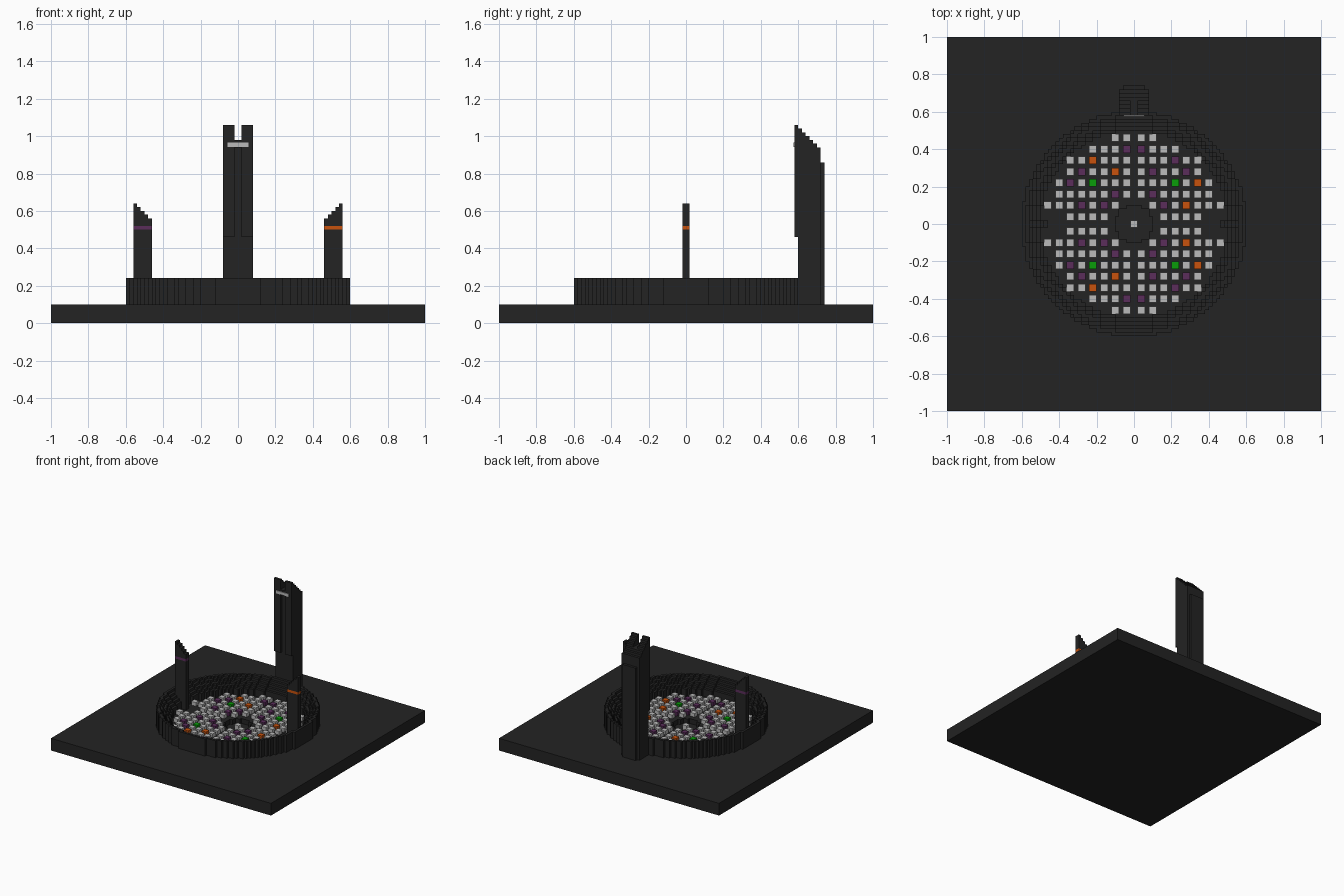
import bpy, bmesh, math
from mathutils import Matrix, Vector

cube = bpy.data.objects.get("Cube")
if cube:
    bpy.data.objects.remove(cube, do_unlink=True)

V = 0.02  # block size


def material(name, rgb):
    m = bpy.data.materials.new(name)
    m.use_nodes = True
    col = (*rgb, 1)
    m.diffuse_color = col
    m.node_tree.nodes["Principled BSDF"].inputs["Base Color"].default_value = col
    return m


DARK = material("charcoal", (0.017, 0.017, 0.017))
GREY = material("light grey", (0.5, 0.5, 0.5))
ORANGE = material("orange", (0.58, 0.085, 0.004))
PURPLE = material("purple", (0.105, 0.027, 0.105))
GREEN = material("green", (0.003, 0.34, 0.003))


def finish(bm, name, mat):
    me = bpy.data.meshes.new(name)
    bm.to_mesh(me)
    bm.free()
    me.materials.append(mat)
    ob = bpy.data.objects.new(name, me)
    bpy.context.collection.objects.link(ob)
    return ob


def add_box(bm, lo, hi):
    lo, hi = Vector(lo), Vector(hi)
    mat = Matrix.Translation((lo + hi) / 2) @ Matrix.Diagonal((*(hi - lo), 1))
    bmesh.ops.create_cube(bm, size=1, matrix=mat)


def box(name, lo, hi, mat):
    bm = bmesh.new()
    add_box(bm, lo, hi)
    return finish(bm, name, mat)


def prism(name, pts, vec, mat):
    """Extrude a flat outline along vec."""
    bm = bmesh.new()
    f = bm.faces.new([bm.verts.new(p) for p in pts])
    ext = bmesh.ops.extrude_face_region(bm, geom=[f])
    moved = [v for v in ext["geom"] if isinstance(v, bmesh.types.BMVert)]
    bmesh.ops.translate(bm, verts=moved, vec=vec)
    bmesh.ops.recalc_face_normals(bm, faces=bm.faces)
    return finish(bm, name, mat)


def stairs(start, heights):
    """Outline of block-wide steps, as (distance, height) pairs."""
    pts = []
    for i, h in enumerate(heights):
        a, b = start + i * V, start + (i + 1) * V
        if pts and abs(pts[-1][1] - h) < 1e-6:
            pts[-1] = (b, h)
        else:
            pts += [(a, h), (b, h)]
    return pts


# Base slab with a shallow stepped pit in the middle
slab = box("base_slab", (-1, -1, 0), (1, 1, 0.1), DARK)
half = []
for j in range(-5, 5):
    y = (j + 0.5) * V
    w = round(math.sqrt(0.1 ** 2 - y * y) / V) * V
    half += [(w, j * V), (w, (j + 1) * V)]
outline = [p for i, p in enumerate(half) if i == 0 or p != half[i - 1]]
outline += [(-x, y) for x, y in reversed(outline)]
cutter = prism("pit_cutter", [(x, y, 0.06) for x, y in outline], (0, 0, 0.1), DARK)
cutter.hide_render = True
mod = slab.modifiers.new("pit", 'BOOLEAN')
mod.operation = 'DIFFERENCE'
mod.object = cutter
mod.solver = 'EXACT'
bpy.context.view_layer.objects.active = slab
bpy.ops.object.modifier_apply(modifier="pit")
bpy.data.objects.remove(cutter, do_unlink=True)


# Ring wall: block columns that step down towards the middle
def ring_height(i, j):
    x, y = (i + 0.5) * V, (j + 0.5) * V
    r = math.hypot(x, y)
    if r >= 0.601 or r < 0.5 or (abs(y) < V and abs(x) < 0.56):
        return 0.1
    return 0.16 + V * min(4, int((r - 0.5) / V))


bm = bmesh.new()
for i in range(-31, 31):
    for j in range(-31, 31):
        h = ring_height(i, j)
        x0, x1, y0, y1 = i * V, (i + 1) * V, j * V, (j + 1) * V
        if h > 0.1:
            bm.faces.new([bm.verts.new((x, y, h)) for x, y in
                          ((x0, y0), (x1, y0), (x1, y1), (x0, y1))])
        sides = ((1, 0, (x1, y0), (x1, y1)), (-1, 0, (x0, y1), (x0, y0)),
                 (0, 1, (x1, y1), (x0, y1)), (0, -1, (x0, y0), (x1, y0)))
        for di, dj, a, b in sides:
            low = ring_height(i + di, j + dj)
            if low < h - 1e-6:
                bm.faces.new([bm.verts.new(p) for p in
                              ((*a, low), (*b, low), (*b, h), (*a, h))])
bmesh.ops.remove_doubles(bm, verts=bm.verts, dist=1e-5)
finish(bm, "ring_wall", DARK)

# Seat blocks on a regular grid, coloured by their place in it
both = {(4, 40): PURPLE, (10, 16): PURPLE, (16, 10): PURPLE,
        (28, 28): PURPLE, (22, 22): GREEN}
left_right = {(22, 34): (PURPLE, ORANGE), (10, 28): (PURPLE, ORANGE),
              (34, 22): (ORANGE, PURPLE), (28, 10): (ORANGE, PURPLE)}
groups = {m: bmesh.new() for m in (GREY, PURPLE, ORANGE, GREEN)}
steps = range(4, 47, 6)
for ax in steps:
    for ay in steps:
        r = math.hypot(ax, ay)
        if not 13 < r < 48.5 or (ay == 4 and ax > 34):
            continue
        for sx in (1, -1):
            m = both.get((ax, ay), GREY)
            if (ax, ay) in left_right:
                m = left_right[ax, ay][0 if sx > 0 else 1]
            for sy in (1, -1):
                x, y = sx * ax / 100, sy * ay / 100
                add_box(groups[m], (x - V, y - V, 0.09), (x + V, y + V, 0.13))
for m, bm in groups.items():
    finish(bm, m.name.replace(" ", "_") + "_seats", m)
box("centre_block", (-V, -V, 0.06), (V, V, 0.10), GREY)

# Side towers with slanted stepped tops and a coloured band
for side, s, band in (("left", 1, ORANGE), ("right", -1, PURPLE)):
    xs = sorted((s * 0.46, s * 0.56))
    box(side + "_tower_shaft", (xs[0], -V, 0.1), (xs[1], V, 0.50), DARK)
    box(side + "_tower_band", (xs[0], -V, 0.50), (xs[1], V, 0.52), band)
    top = stairs(0.46, [0.56 + V * k for k in range(5)])
    pts = [(0.46, 0.52)] + top + [(0.56, 0.52)]
    prism(side + "_tower_top", [(s * x, -V, z) for x, z in pts], (0, 2 * V, 0), DARK)

# Main tower: two prongs and a lower, grooved core between them
crown = [1.06 - V * k for k in range(7)]
foot = [(0.72, 0.1), (0.60, 0.1), (0.60, 0.46), (0.58, 0.46)]
prong = foot + stairs(0.58, crown)
for side, x in (("left", 0.02), ("right", -0.08)):
    prism(side + "_prong", [(x, y, z) for y, z in prong], (0.06, 0, 0), DARK)
core = [(0.72, 0.1), (0.60, 0.1), (0.60, 0.94), (0.58, 0.94)]
core += stairs(0.58, [min(h, 0.98) for h in crown])
prism("tower_core", [(-0.02, y, z) for y, z in core], (0.04, 0, 0), DARK)
box("tower_back", (-0.06, 0.72, 0.1), (0.06, 0.74, 0.86), DARK)
box("tower_light_strip", (-0.057, 0.574, 0.942), (0.057, 0.58, 0.966), GREY)
